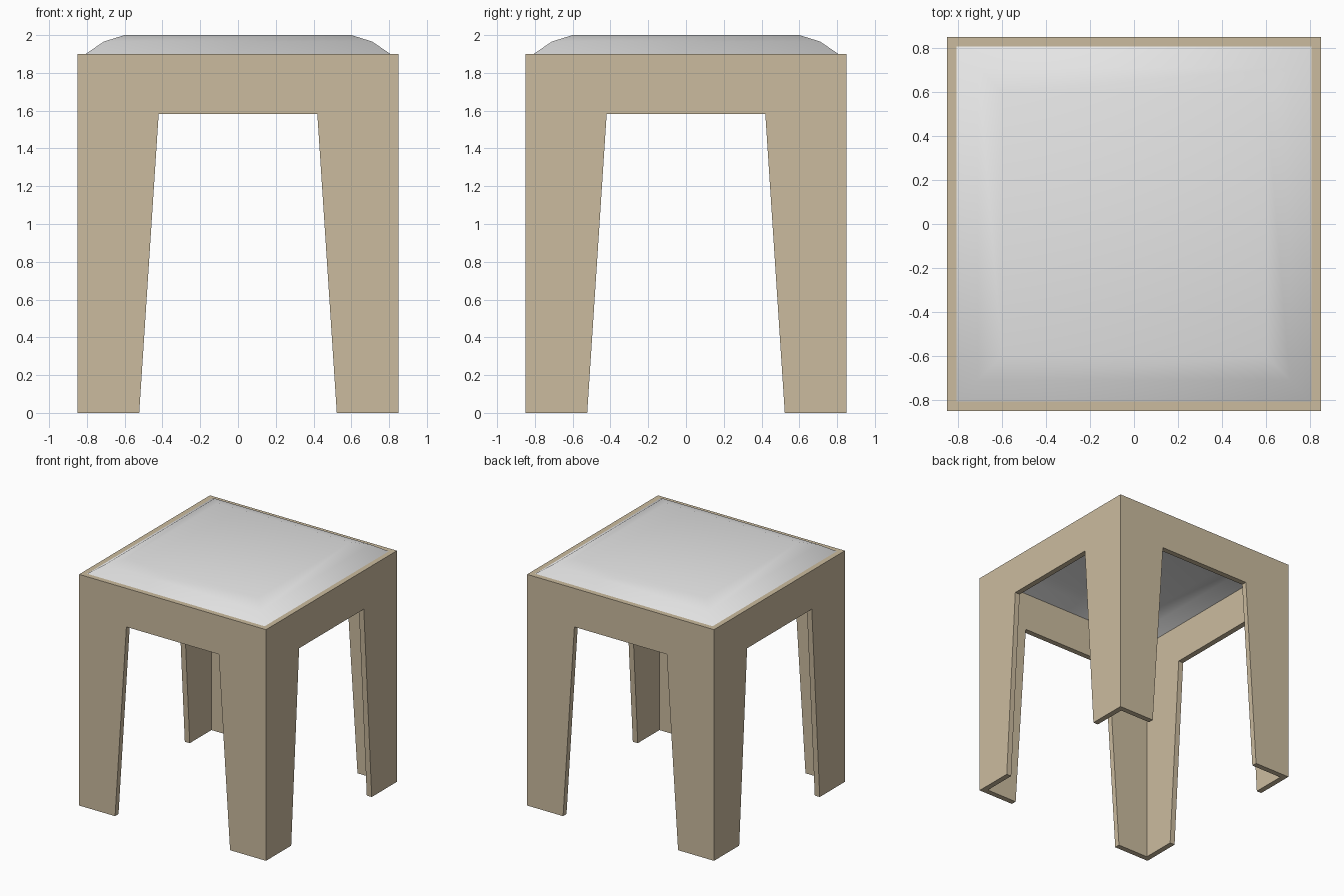
import bpy
import bmesh
from mathutils import Matrix
from math import pi

if "Cube" in bpy.data.objects:
    bpy.data.objects.remove(bpy.data.objects["Cube"])


def material(name, colour):
    m = bpy.data.materials.new(name)
    m.diffuse_color = (*colour, 1)
    m.use_nodes = True
    m.node_tree.nodes["Principled BSDF"].inputs["Base Color"].default_value = m.diffuse_color
    return m


def make_object(name, bm, mat):
    mesh = bpy.data.meshes.new(name)
    bm.to_mesh(mesh)
    bm.free()
    mesh.materials.append(mat)
    obj = bpy.data.objects.new(name, mesh)
    bpy.context.collection.objects.link(obj)
    return obj


wood = material("tan wood", (0.60, 0.50, 0.345))
fabric = material("light grey fabric", (0.80, 0.80, 0.80))

OUT, INN, TOP = 0.85, 0.805, 1.90

# Frame: one mitred panel with a tapered opening, repeated on four sides
def panel_profile(h):
    half = [(0.42, 1.583), (0.523, 0), (h, 0), (h, TOP)]
    return half + [(-x, z) for x, z in reversed(half)]


bm = bmesh.new()
for k in range(4):
    turn = Matrix.Rotation(k * pi / 2, 4, 'Z')
    outer, inner = [
        [bm.verts.new(turn @ Matrix.Translation((x, -h, z)).translation)
         for x, z in panel_profile(h)] for h in (OUT, INN)]
    bm.faces.new(outer)
    bm.faces.new(inner[::-1])
    n = len(outer)
    for i in range(n):
        if i in (2, 4):          # mitred ends meet the neighbouring panels
            continue
        j = (i + 1) % n
        bm.faces.new((outer[i], inner[i], inner[j], outer[j]))
bmesh.ops.remove_doubles(bm, verts=bm.verts, dist=0.0005)
bmesh.ops.recalc_face_normals(bm, faces=bm.faces)
make_object("stool_frame", bm, wood)

# Cushion: shallow domed shell of square rings, open underneath
bm = bmesh.new()
rings = [[bm.verts.new((sx * h, sy * h, z))
          for sx, sy in ((-1, -1), (1, -1), (1, 1), (-1, 1))]
         for h, z in ((0.807, TOP), (0.71, 1.966), (0.60, 2.0))]
for low, high in zip(rings, rings[1:]):
    for i in range(4):
        j = (i + 1) % 4
        bm.faces.new((low[i], low[j], high[j], high[i]))
bm.faces.new(rings[-1])
for f in bm.faces:
    f.smooth = True
make_object("seat_cushion", bm, fabric)
